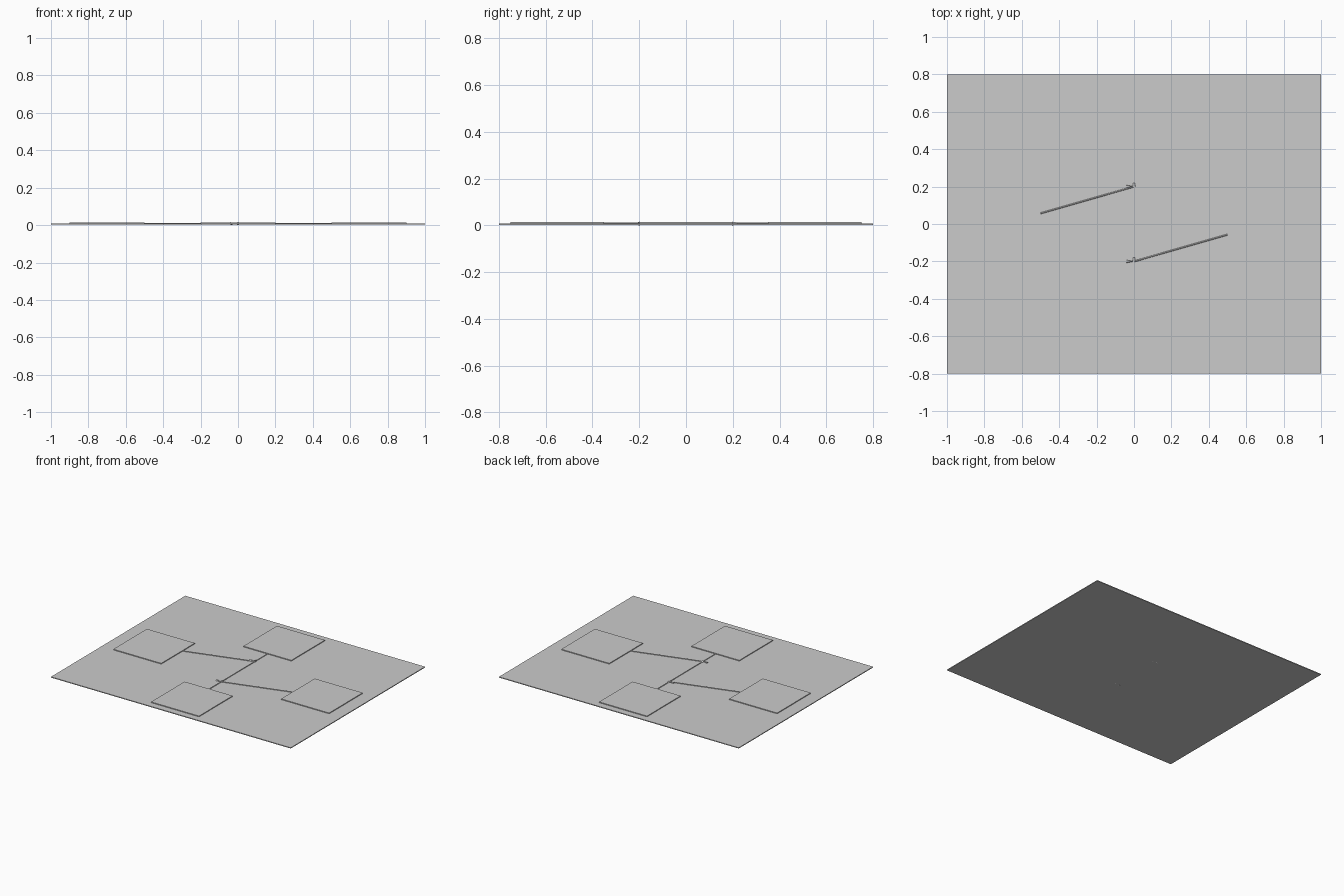
import bpy
from mathutils import Vector

if "Cube" in bpy.data.objects:
    bpy.data.objects.remove(bpy.data.objects["Cube"])


def box(name, x, y, sx, sy, z0, z1):
    bpy.ops.mesh.primitive_cube_add(size=1, location=(x, y, (z0 + z1) / 2))
    o = bpy.context.object
    o.name = name
    o.scale = (sx, sy, z1 - z0)
    bpy.ops.object.transform_apply(location=False, rotation=False, scale=True)
    return o


def rod(name, a, b, r1, r2, z):
    # cylinder or cone lying flat between two plan points
    a, b = Vector((*a, z)), Vector((*b, z))
    d = b - a
    bpy.ops.mesh.primitive_cone_add(
        vertices=12, radius1=r1, radius2=r2, depth=d.length,
        location=(a + b) / 2, rotation=d.to_track_quat('Z', 'Y').to_euler())
    o = bpy.context.object
    o.name = name
    bpy.ops.object.shade_smooth_by_angle()
    return o


# backing board
box("board", 0, 0, 2.0, 1.6, 0.002, 0.008)

# four square cards
grey = bpy.data.materials.new("card_grey")
grey.diffuse_color = (0.6, 0.6, 0.59, 1)
grey.use_nodes = True
grey.node_tree.nodes["Principled BSDF"].inputs["Base Color"].default_value = grey.diffuse_color
for name, x, y in (("left", -0.7, 0), ("right", 0.7, 0),
                   ("back", 0, 0.55), ("front", 0, -0.55)):
    card = box(name + "_card", x, y, 0.4, 0.4, 0.007, 0.014)
    card.data.materials.append(grey)

# connecting lines
Z, R = 0.008, 0.004
rod("centre_line", (0, -0.37), (0, 0.37), R, R, Z)
rod("left_line", (-0.52, 0.051), (0, 0.2), R, R, Z)
rod("right_line", (0.52, -0.051), (0, -0.2), R, R, Z)

# small arrow tips at the two junctions
for label, y in (("back", 0.2), ("front", -0.2)):
    rod(label + "_side_arrow_tip", (-0.04, y), (0, y), 0.008, 0, Z)
    rod(label + "_straight_arrow_tip", (0, y), (0, y + 0.04), 0.008, 0, Z)
